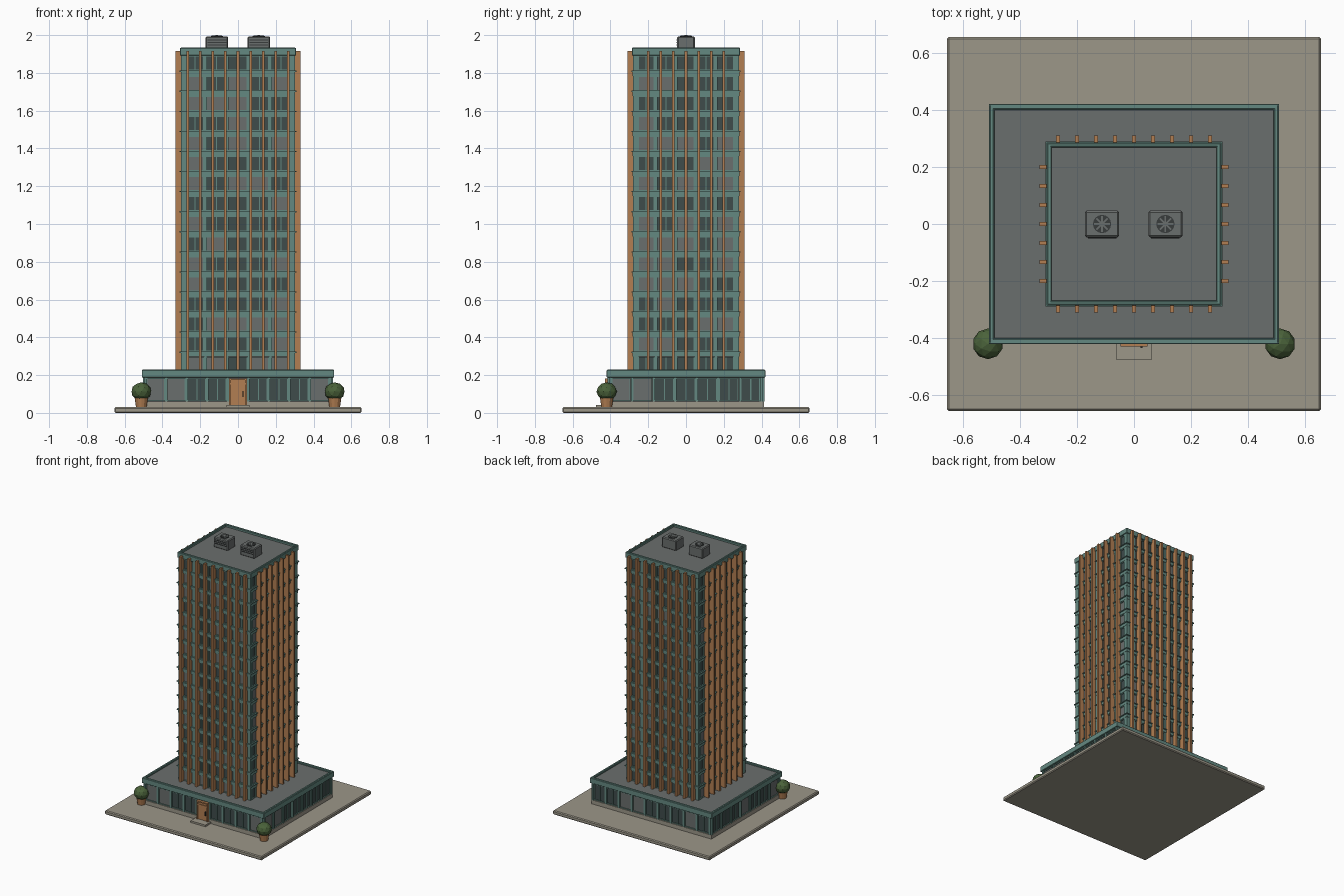
import bpy, bmesh, math, random
from mathutils import Matrix

if "Cube" in bpy.data.objects:
    bpy.data.objects.remove(bpy.data.objects["Cube"])

random.seed(4)

def mat(name, r, g, b):
    m = bpy.data.materials.new(name)
    lin = lambda c: (c / 255 / 12.92) if c < 11 else ((c / 255 + 0.055) / 1.055) ** 2.4
    m.diffuse_color = (lin(r), lin(g), lin(b), 1)
    m.use_nodes = True
    m.node_tree.nodes["Principled BSDF"].inputs["Base Color"].default_value = m.diffuse_color
    return m

PAVING = mat("paving_stone", 156, 151, 137)
GREEN = mat("green_metal", 100, 137, 129)
GREY = mat("grey_panel", 106, 110, 109)
GLASS = mat("dark_glass", 62, 76, 75)
WOOD = mat("copper_brown", 178, 126, 82)
LEAF = mat("leaf_green", 74, 98, 58)
DARK = mat("dark_metal", 56, 60, 60)

parts = {}   # part name -> (bmesh, material)

def part(name, material):
    if name not in parts:
        parts[name] = (bmesh.new(), material)
    return parts[name][0]

def box(name, material, x0, x1, y0, y1, z0, z1):
    m = (Matrix.Translation(((x0 + x1) / 2, (y0 + y1) / 2, (z0 + z1) / 2))
         @ Matrix.Diagonal((abs(x1 - x0), abs(y1 - y0), abs(z1 - z0), 1)))
    bmesh.ops.create_cube(part(name, material), size=1, matrix=m)

def cyl(name, material, x, y, z0, z1, r0, r1, n):
    bmesh.ops.create_cone(part(name, material), cap_ends=True, segments=n, radius1=r0,
                          radius2=r1, depth=z1 - z0,
                          matrix=Matrix.Translation((x, y, (z0 + z1) / 2)))

def wall_box(name, material, side, u0, u1, v0, v1, z0, z1):
    """Box on a wall: u runs along the wall, v points outward.
    Sides: 0 front, 1 right, 2 back, 3 left."""
    a, b = [((u0, -v0), (u1, -v1)), ((v0, u0), (v1, u1)),
            ((-u0, v0), (-u1, v1)), ((-v0, -u0), (-v1, -u1))][side]
    box(name, material, a[0], b[0], a[1], b[1], z0, z1)

def parapet(name, hx, hy, z0, z1, w):
    """Roof edge with a narrow raised coping and a gasket step inside it."""
    for s in range(4):
        u, v = (hx, hy) if s % 2 == 0 else (hy, hx)
        wall_box(name, GREEN, s, -u, u, v - w, v, z0, z1 - 0.004)
        wall_box(name, GREEN, s, -u + 0.004, u - 0.004, v - w + 0.003, v - 0.004, z1 - 0.006, z1)

def window(prefix, side, c, w, wall, z0, z1, glazed):
    """Two-pane window or blank panel with a slim green frame."""
    h = w / 2
    wall_box(prefix + ("_glass" if glazed else "_panels"), GLASS if glazed else GREY,
             side, c - h, c + h, wall - 0.01, wall + 0.004, z0, z1)
    fr = prefix + "_window_frames"
    t = 0.005
    for s in (-1, 1):
        wall_box(fr, GREEN, side, c + s * h - t, c + s * h, wall, wall + 0.01, z0, z1)
    wall_box(fr, GREEN, side, c - h, c + h, wall, wall + 0.01, z1 - t, z1)
    wall_box(fr, GREEN, side, c - h, c + h, wall, wall + 0.01, z0, z0 + t)
    if glazed:
        wall_box(fr, GREEN, side, c - 0.003, c + 0.003, wall, wall + 0.009, z0, z1)

# paving slab
box("paving_slab", PAVING, -0.655, 0.655, -0.655, 0.655, 0, 0.03)

# podium core, plinth, roof
PX, PY = 0.488, 0.40
box("podium_core", GREY, -PX, PX, -PY, PY, 0.03, 0.2)
box("podium_plinth", PAVING, -PX - 0.013, PX + 0.013, -PY - 0.013, PY + 0.013, 0.03, 0.06)
box("podium_roof", GREY, -0.495, 0.495, -0.406, 0.406, 0.195, 0.217)
parapet("podium_parapet", 0.509, 0.42, 0.188, 0.23, 0.02)

# podium walls: nine bays on front and back, seven on the sides
blank = {0: (0, 1, 8), 1: (0, 1), 2: (2, 3, 7), 3: (3, 6)}
for s in range(4):
    half, wall, n = (PX, PY, 9) if s % 2 == 0 else (PY, PX, 7)
    p = 2 * half / n
    for i in range(n):
        if s == 0 and i == 4:
            continue
        window("podium", s, -half + p * (i + 0.5), p - 0.015, wall, 0.062, 0.185, i not in blank[s])
    for i in range(n + 1):
        c = -half + p * i
        wall_box("podium_posts", GREEN, s, c - 0.006, c + 0.006, wall - 0.01, wall + 0.016, 0.06, 0.19)

# tower core and roof
TX, TY, Z0, FLOORS, PITCH = 0.29, 0.268, 0.2, 16, 0.10625
box("tower_core", GREY, -TX, TX, -TY, TY, 0.2, 1.9)
box("tower_roof", GREY, -0.295, 0.295, -0.274, 0.274, 1.895, 1.917)
parapet("tower_parapet", 0.307, 0.286, 1.893, 1.935, 0.018)

# tower walls: five bays per floor, posts, floor bands and fins
for s in range(4):
    half, wall = (0.30, TY) if s % 2 == 0 else (0.28, TX)
    p = (2 * half - 0.03) / 5
    for f in range(FLOORS):
        z = Z0 + PITCH * f
        for i in range(5):
            window("tower", s, p * (i - 2), p - 0.016, wall, z + 0.018, z + 0.097,
                   f == FLOORS - 1 or random.random() > 0.33)
    for i in range(6):
        c = p * (i - 2.5)
        wall_box("tower_posts", GREEN, s, c - 0.008, c + 0.008, wall - 0.01, wall + 0.012, 0.2, 1.9)
    # projecting fins
    k = 4 if s % 2 == 0 else 3
    for i in range(-k, k + 1):
        c = i * 0.0667
        wall_box("tower_fins", WOOD, s, c - 0.007, c + 0.007, wall + 0.006, wall + 0.042, 0.215, 1.916)
for f in range(1, FLOORS):
    z = Z0 + PITCH * f
    box("floor_bands", GREEN, -0.303, 0.303, -0.282, 0.282, z - 0.009, z + 0.014)
    box("floor_ledges", GREEN, -0.31, 0.31, -0.289, 0.289, z + 0.012, z + 0.018)
for sx in (-1, 1):
    for sy in (-1, 1):
        box("tower_corner_posts", GREEN, sx * 0.27, sx * 0.301, sy * 0.25, sy * 0.28, 0.2, 1.9)

# rooftop cooling units with fans
for x in (-0.112, 0.11):
    box("cooling_units", GREY, x - 0.06, x + 0.06, -0.047, 0.047, 1.915, 1.993)
    for z in (1.945, 1.958, 1.971):
        box("cooling_louvres", DARK, x - 0.05, x + 0.05, -0.05, -0.046, z, z + 0.005)
    cyl("fan_wells", DARK, x, 0, 1.99, 1.9965, 0.032, 0.032, 16)
    for a in range(8):
        m = (Matrix.Translation((x, 0, 1.9965)) @ Matrix.Rotation(a * math.pi / 4, 4, 'Z')
             @ Matrix.Translation((0.014, 0, 0)) @ Matrix.Diagonal((0.028, 0.006, 0.003, 1)))
        bmesh.ops.create_cube(part("fan_blades", GREY), size=1, matrix=m)
    cyl("fan_hubs", GREY, x, 0, 1.99, 2.0, 0.007, 0.007, 12)

# entrance: step, door frame, door leaf, handle
box("entrance_step", PAVING, -0.062, 0.062, -0.477, -0.40, 0.03, 0.043)
for s in (-1, 1):
    box("door_frame", WOOD, s * 0.038, s * 0.047, -0.43, -0.395, 0.043, 0.183)
box("door_frame", WOOD, -0.047, 0.047, -0.43, -0.395, 0.174, 0.183)
box("door_leaf", WOOD, -0.038, 0.038, -0.422, -0.395, 0.043, 0.174)
box("door_rail", WOOD, -0.038, 0.038, -0.426, -0.42, 0.15, 0.158)
box("door_handle", DARK, 0.023, 0.029, -0.434, -0.42, 0.085, 0.115)

# planters with round shrubs
for x in (-0.512, 0.512):
    cyl("planter_pots", WOOD, x, -0.42, 0.03, 0.078, 0.028, 0.035, 12)
    bmesh.ops.create_icosphere(part("shrubs", LEAF), subdivisions=2, radius=0.054,
                               matrix=Matrix.Translation((x, -0.42, 0.113))
                               @ Matrix.Diagonal((1, 1, 0.9, 1)))

# turn every part into an object
bevels = {"paving_slab": 0.006, "cooling_units": 0.006, "podium_parapet": 0.0015, "tower_parapet": 0.0015}
for name, (bm, material) in parts.items():
    bmesh.ops.recalc_face_normals(bm, faces=bm.faces)
    me = bpy.data.meshes.new(name)
    bm.to_mesh(me)
    bm.free()
    me.materials.append(material)
    ob = bpy.data.objects.new(name, me)
    bpy.context.collection.objects.link(ob)
    if name in bevels:
        b = ob.modifiers.new("soft_edges", 'BEVEL')
        b.width = bevels[name]
        b.segments = 1
